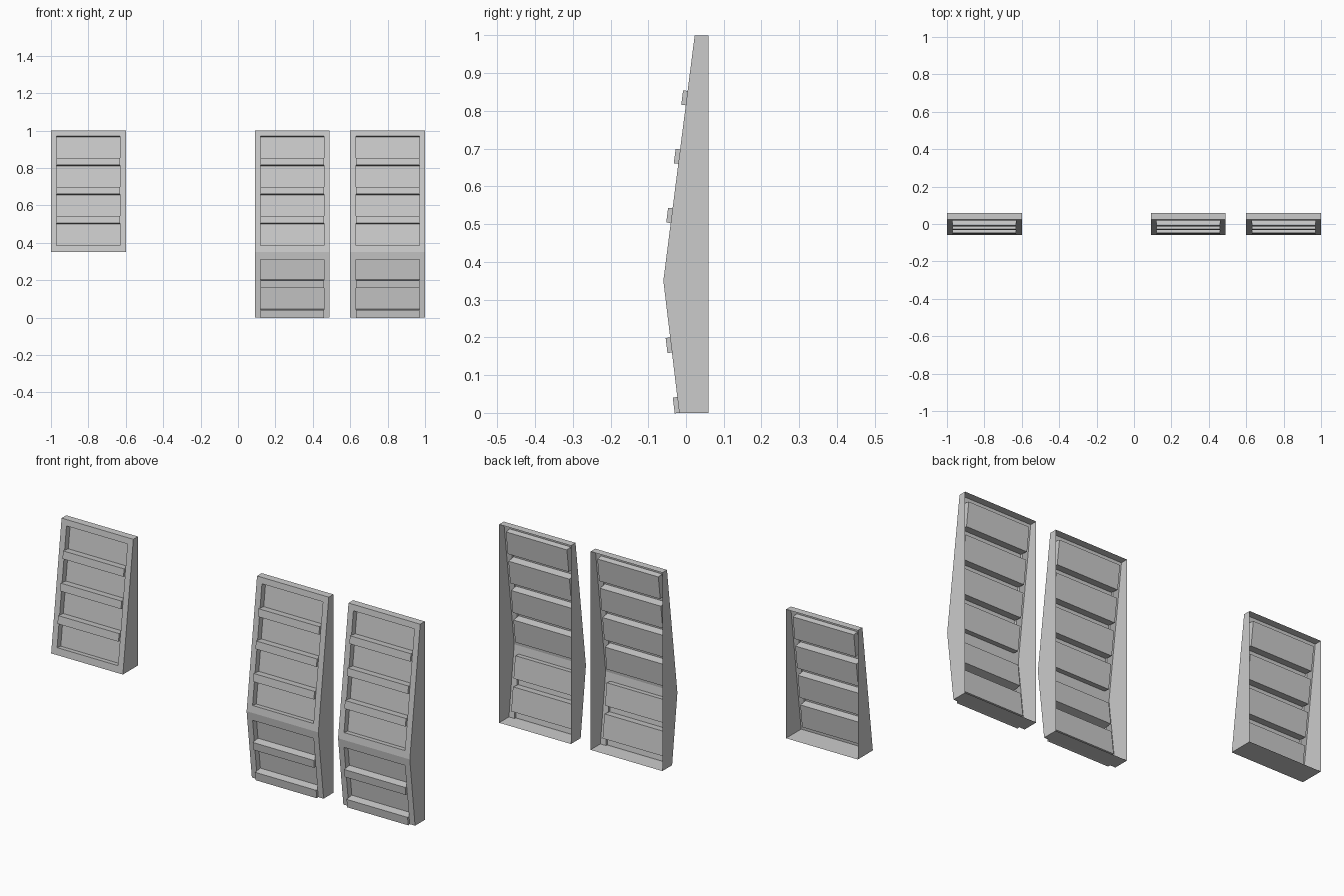
import bpy, bmesh

if "Cube" in bpy.data.objects:
    bpy.data.objects.remove(bpy.data.objects["Cube"])

BACK = 0.06
WIDTH, BORDER = 0.40, 0.03
RECESS, LIP = 0.03, 0.012

# rows of the front skin: (bottom z, kind), going up
LOWER = [(0.003, "lip"), (0.042, "cell"), (0.16, "lip"), (0.20, "cell"), (0.31, "frame")]
UPPER = [(0.35, "frame"), (0.385, "cell"), (0.503, "lip"), (0.542, "cell"), (0.66, "lip"),
         (0.698, "cell"), (0.815, "lip"), (0.853, "cell"), (0.97, "frame")]


def front_y(z):
    """Slanted front: bulges forward to a ridge at z = 0.35."""
    if z >= 0.35:
        return -0.06 + (z - 0.35) * 0.083 / 0.65
    return -0.06 + (0.35 - z) * 0.042 / 0.35


def rack_panel(name, x0, rows):
    bm = bmesh.new()
    xs = [x0, x0 + BORDER, x0 + WIDTH - BORDER, x0 + WIDTH]
    zs = [z for z, _ in rows] + [1.0]
    grid = [[bm.verts.new((x, front_y(z), z)) for x in xs] for z in zs]

    # slanted front skin with the rows marked
    groups = {"cell": [], "lip": [], "frame": []}
    for r, (_, kind) in enumerate(rows):
        for c in range(3):
            f = bm.faces.new((grid[r][c], grid[r][c + 1], grid[r + 1][c + 1], grid[r + 1][c]))
            f.normal_update()
            groups[kind if c == 1 else "frame"].append(f)

    # open-backed shell: sides, top and bottom
    corner = {(c, r): bm.verts.new((xs[c], BACK, zs[r])) for c in (0, -1) for r in (0, -1)}
    for c in (0, -1):
        loop = [row[c] for row in grid] + [corner[c, -1], corner[c, 0]]
        bm.faces.new(loop if c == -1 else loop[::-1])
    bm.faces.new(grid[-1] + [corner[-1, -1], corner[0, -1]])
    bm.faces.new((grid[0] + [corner[-1, 0], corner[0, 0]])[::-1])

    # sunken display cells and protruding retaining lips
    for kind, dist in (("cell", -RECESS), ("lip", LIP)):
        normals = [f.normal.copy() for f in groups[kind]]
        faces = bmesh.ops.extrude_discrete_faces(bm, faces=groups[kind])["faces"]
        for f, n in zip(faces, normals):
            for v in f.verts:
                v.co += n * dist
    bm.normal_update()

    mesh = bpy.data.meshes.new(name)
    bm.to_mesh(mesh)
    bm.free()
    obj = bpy.data.objects.new(name, mesh)
    bpy.context.collection.objects.link(obj)
    return obj


# one short upper panel and two full-height panels
rack_panel("short_rack_panel", -1.0, UPPER)
LOWER[0] = (0.0, "lip")
rack_panel("tall_rack_panel_inner", 0.09, LOWER + UPPER)
rack_panel("tall_rack_panel_outer", 0.60, LOWER + UPPER)
